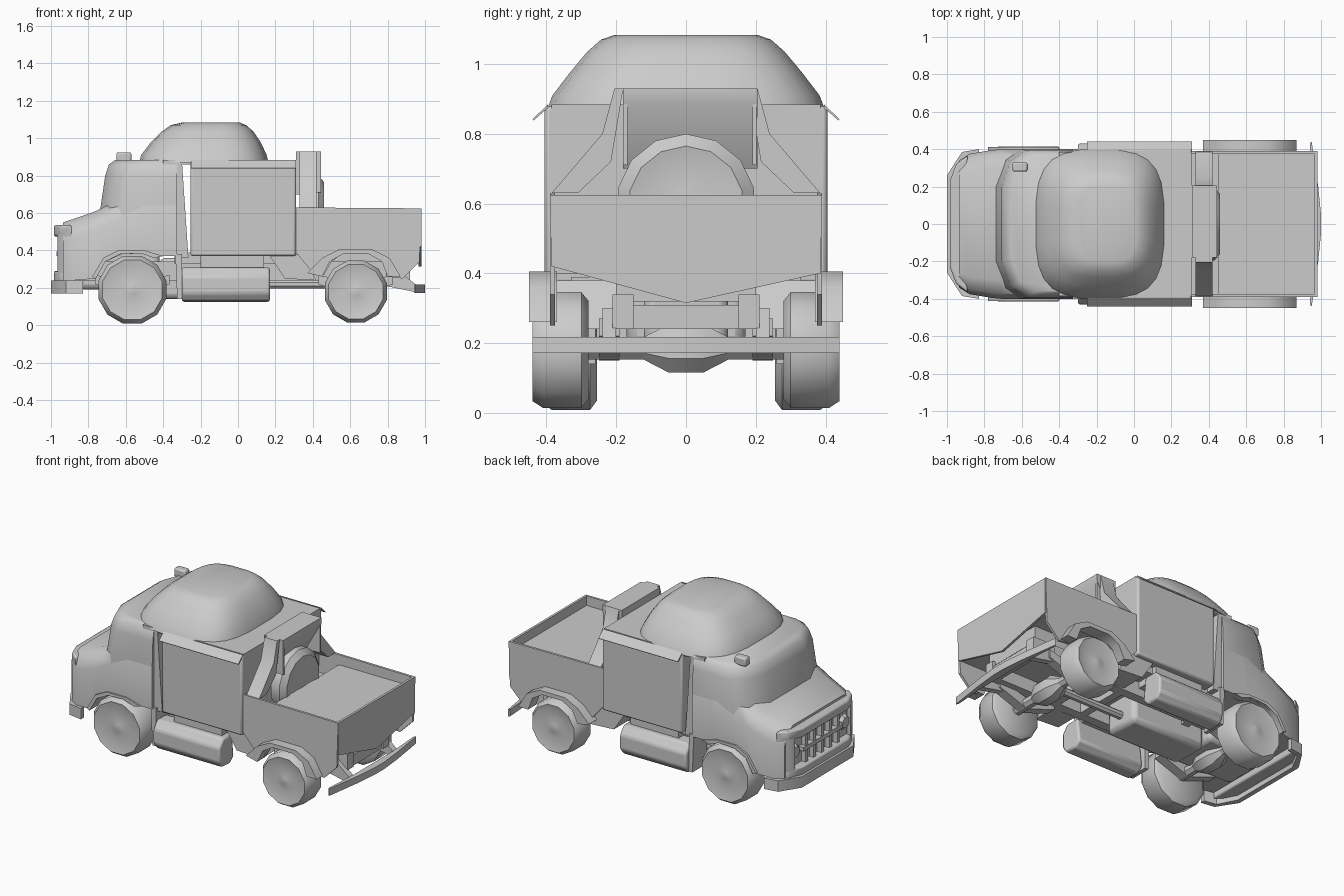
import bpy, bmesh, math
from mathutils import Vector

cube = bpy.data.objects.get("Cube")
if cube:
    bpy.data.objects.remove(cube, do_unlink=True)

grey = bpy.data.materials.new("plain grey")
grey.use_nodes = True
colour = (0.6, 0.6, 0.6, 1)
grey.diffuse_color = colour
grey.node_tree.nodes["Principled BSDF"].inputs["Base Color"].default_value = colour


def finish(name, bm, bevel, angle):
    """Turn a bmesh into a smooth shaded object, optionally bevelled."""
    bmesh.ops.recalc_face_normals(bm, faces=bm.faces)
    mesh = bpy.data.meshes.new(name)
    bm.to_mesh(mesh)
    bm.free()
    mesh.materials.append(grey)
    ob = bpy.data.objects.new(name, mesh)
    bpy.context.collection.objects.link(ob)
    if bevel:
        mod = ob.modifiers.new("Bevel", "BEVEL")
        mod.width, mod.segments = bevel, 2
        mod.limit_method, mod.angle_limit = "ANGLE", math.radians(30)
    bpy.ops.object.select_all(action="DESELECT")
    ob.select_set(True)
    bpy.context.view_layer.objects.active = ob
    bpy.ops.object.shade_smooth_by_angle(angle=math.radians(angle))


def loft(name, rings, bevel=0, angle=35):
    """Skin equal-length rings of points and cap both ends."""
    bm = bmesh.new()
    rows = [[bm.verts.new(p) for p in ring] for ring in rings]
    n = len(rows[0])
    for a, b in zip(rows, rows[1:]):
        for i in range(n):
            bm.faces.new((a[i], a[(i + 1) % n], b[(i + 1) % n], b[i]))
    bm.faces.new(rows[0])
    bm.faces.new(rows[-1])
    finish(name, bm, bevel, angle)


def prism(name, pts, lo, hi, axis="y", **kw):
    """Extrude a profile along an axis; pts are (x,z), (y,z) or (x,y)."""
    def place(p, d):
        return {"x": (d, p[0], p[1]), "y": (p[0], d, p[1]), "z": (p[0], p[1], d)}[axis]
    loft(name, [[place(p, d) for p in pts] for d in (lo, hi)], **kw)


def box(name, x, y, z, **kw):
    pts = [(x[0], z[0]), (x[1], z[0]), (x[1], z[1]), (x[0], z[1])]
    prism(name, pts, y[0], y[1], **kw)


def tube(name, centre, axis, stations, sides=12, angle=35):
    """Turned part: stations are (distance along axis, radius)."""
    def ring(d, r):
        out = []
        for i in range(sides):
            t = math.tau * (i + 0.5) / sides
            u, w = r * math.cos(t), r * math.sin(t)
            out.append(Vector(centre) + Vector((u, d, w) if axis == "y" else (d, u, w)))
        return out
    loft(name, [ring(d, r) for d, r in stations], angle=angle)


def mirrored(half):
    """Close a half outline of (along, side) points about the centre line."""
    return half + [(a, -b) for a, b in reversed(half)]


# Bonnet and lower cab: stations of x, underside, top and half width
def section(x, low, top, h):
    half = [(low, h), (top - 0.1, h), (top - 0.035, h * 0.93), (top, h * 0.75)]
    return [(x, y, z) for z, y in mirrored(half)]


stations = [(-0.935, 0.24, 0.55, 0.34), (-0.88, 0.24, 0.568, 0.375), (-0.76, 0.25, 0.61, 0.395),
            (-0.71, 0.34, 0.635, 0.4), (-0.62, 0.38, 0.68, 0.402), (-0.5, 0.385, 0.74, 0.402),
            (-0.45, 0.37, 0.74, 0.402), (-0.325, 0.37, 0.74, 0.402)]
loft("bonnet", [section(*s) for s in stations], angle=40)


# Upper cab with a wraparound windscreen
def cab_ring(z, front, h):
    half = [(-0.325, h), (front + 0.13, h), (front + 0.05, h * 0.85), (front, h * 0.5)]
    return [(x, y, z) for x, y in mirrored(half)]


loft("upper_cab", [cab_ring(0.56, -0.75, 0.4), cab_ring(0.63, -0.735, 0.402),
                   cab_ring(0.8, -0.71, 0.395), cab_ring(0.86, -0.69, 0.385),
                   cab_ring(0.885, -0.655, 0.36)], angle=45)
post = [(-0.325, 0.88), (-0.3, 0.88), (-0.265, 0.36), (-0.325, 0.36)]
prism("cab_rear_post", post, -0.385, 0.385)

# Recessed grille: bonnet lip, valance and bars
lip = mirrored([(-0.89, 0.365), (-0.95, 0.32), (-0.985, 0.23)])
for name, low, high in (("bonnet_lip", 0.475, 0.535), ("valance", 0.2, 0.29)):
    prism(name, lip, low, high, axis="z", bevel=0.01)
for i in range(-2, 3):
    box("grille_bar", (-0.965, -0.92), (i * 0.08 - 0.012, i * 0.08 + 0.012), (0.28, 0.48))
box("grille_crossbar", (-0.97, -0.92), (-0.2, 0.2), (0.37, 0.395))

# Middle cab
box("middle_cab", (-0.255, 0.31), (-0.405, 0.405), (0.37, 0.88), bevel=0.012)
box("cab_floor", (-0.34, 0.33), (-0.33, 0.33), (0.33, 0.39))
box("cab_roof_deck", (-0.4, 0.31), (-0.385, 0.385), (0.86, 0.884))


# Domed roof from shrinking rounded rectangles
def rounded(x0, x1, half, z):
    cx, hx, out = (x0 + x1) / 2, (x1 - x0) / 2, []
    for i in range(24):
        t = math.tau * (i + 0.5) / 24
        c, s = math.cos(t), math.sin(t)
        out.append((cx + hx * math.copysign(abs(c) ** 0.6, c),
                    half * math.copysign(abs(s) ** 0.6, s), z))
    return out


dome = [(-0.53, 0.165, 0.4, 0.87), (-0.52, 0.155, 0.385, 0.91), (-0.47, 0.125, 0.335, 0.975),
        (-0.41, 0.085, 0.285, 1.035), (-0.36, 0.045, 0.245, 1.07), (-0.3, 0.01, 0.205, 1.084)]
loft("domed_roof", [rounded(*d) for d in dome], angle=50)

# Load bed: shallow floor, low well for the spare, tailgate
box("bed_floor", (0.45, 0.97), (-0.38, 0.38), (0.42, 0.565))
box("spare_well", (0.3, 0.46), (-0.38, 0.38), (0.4, 0.48))
tail = [(-0.385, 0.625), (-0.385, 0.42), (0, 0.315), (0.385, 0.4), (0.385, 0.625)]
prism("tailgate", tail, 0.965, 0.98, axis="x")

bed_side = [(0.3, 0.63), (0.3, 0.4), (0.41, 0.27), (0.46, 0.27), (0.5, 0.34), (0.56, 0.385),
            (0.7, 0.385), (0.77, 0.34), (0.8, 0.26), (0.88, 0.25), (0.97, 0.34), (0.98, 0.625)]
rear_arch = [(0.37, 0.28), (0.45, 0.36), (0.54, 0.405), (0.72, 0.405), (0.81, 0.36),
             (0.87, 0.26), (0.8, 0.26), (0.77, 0.34), (0.7, 0.38), (0.56, 0.38),
             (0.49, 0.34), (0.45, 0.26)]
front_arch = [(-0.78, 0.26), (-0.72, 0.36), (-0.64, 0.4), (-0.5, 0.4), (-0.4, 0.37),
              (-0.45, 0.36), (-0.52, 0.385), (-0.63, 0.38), (-0.71, 0.34), (-0.76, 0.25)]
tank_end = [(0.28, 0.16), (0.32, 0.125), (0.4, 0.13), (0.43, 0.17), (0.43, 0.26),
            (0.39, 0.31), (0.3, 0.31)]
strut = [(0.18, 0.93), (0.205, 0.93), (0.24, 0.8), (0.385, 0.63), (0.31, 0.63), (0.215, 0.72)]
cheek = [(-0.89, 0.365), (-0.95, 0.32), (-0.965, 0.28), (-0.94, 0.28), (-0.89, 0.33)]

# Paired parts on both sides
for s, side in ((1, "left"), (-1, "right")):
    def flip(pts):
        return [(s * y, z) for y, z in pts]

    prism(side + "_nose_cheek", [(x, s * y) for x, y in cheek], 0.28, 0.49, axis="z")
    tube(side + "_headlamp", (-0.935, s * 0.25, 0.38), "x",
         [(-0.02, 0.035), (0, 0.05), (0.02, 0.05)], 8)
    prism(side + "_bed_side", bed_side, s * 0.375, s * 0.39)
    prism(side + "_rear_arch", rear_arch, s * 0.37, s * 0.45)
    prism(side + "_front_arch", front_arch, s * 0.37, s * 0.412)
    prism(side + "_side_tank", flip(tank_end), -0.3, 0.17, axis="x", bevel=0.012)
    box(side + "_tank_bracket", (-0.2, 0.14), (s * 0.2, s * 0.36), (0.29, 0.37))
    prism(side + "_rack_strut", flip(strut), 0.33, 0.42, axis="x")
    eave = flip([(0.395, 0.885), (0.44, 0.842), (0.437, 0.838), (0.395, 0.875)])
    prism(side + "_eave", eave, -0.25, 0.31, axis="x")
    flap = [(-0.335, 0.38), (-0.3, 0.38), (-0.3, 0.14), (-0.325, 0.14)]
    prism(side + "_front_mudflap", flap, s * 0.26, s * 0.4)
    box(side + "_chassis_rail", (-0.88, 0.92), (s * 0.15, s * 0.21), (0.24, 0.34))
    hanger = [(0.79, 0.3), (0.79, 0.21), (0.96, 0.175), (0.96, 0.21), (0.85, 0.3)]
    prism(side + "_bumper_hanger", hanger, s * 0.2, s * 0.24)
    sill = [(0.17, 0.37), (0.25, 0.25), (0.42, 0.24), (0.34, 0.38)]
    prism(side + "_rear_sill", sill, s * 0.2, s * 0.37)
    for x, z, r, inset, name in ((-0.565, 0.19, 0.188, 0.025, "front"),
                                 (0.63, 0.18, 0.172, 0, "rear")):
        # Tyre with shallow dished rim and pointed hub
        y = [0.28, 0.3, 0.41, 0.44, 0.42, 0.435]
        rad = [0.85, 1, 1, 0.88, 0.4, 0.12]
        tube(side + "_" + name + "_wheel", (x, 0, z), "y",
             [(s * (a - inset), r * b) for a, b in zip(y, rad)], 12, 40)
        spring = [(x - 0.2, 0.27), (x - 0.2, 0.22), (x, 0.15), (x + 0.2, 0.22),
                  (x + 0.2, 0.27), (x, 0.22)]
        prism(side + "_" + name + "_spring", spring, s * 0.19, s * 0.25)

box("left_mirror", (-0.65, -0.57), (0.28, 0.33), (0.87, 0.925), bevel=0.01)

# Axles, engine, gearbox and drive shaft
for x, name in ((-0.565, "front"), (0.63, "rear")):
    tube(name + "_axle", (x, 0, 0.185), "y", [(-0.3, 0.035), (0.3, 0.035)], 8)
    tube(name + "_differential", (x, 0, 0.185), "y",
         [(-0.13, 0.03), (-0.05, 0.075), (0.05, 0.075), (0.13, 0.03)], 8)
box("engine", (-0.85, -0.42), (-0.17, 0.17), (0.19, 0.42), bevel=0.03)
box("gearbox", (-0.42, 0.1), (-0.12, 0.12), (0.14, 0.36), bevel=0.03)
tube("drive_shaft", (0, 0, 0.22), "x", [(-0.1, 0.025), (0.6, 0.025)], 8)
for x in (-0.3, 0.22, 0.42, 0.86):
    box("cross_member", (x, x + 0.05), (-0.2, 0.2), (0.24, 0.31))
box("rear_body_mount", (0.33, 0.9), (-0.2, 0.2), (0.32, 0.43))

# Bumpers: wraparound front, gently bowed rear bar
front_half = [(-0.83, 0.37), (-0.83, 0.4), (-0.92, 0.385), (-1, 0.26)]
inner_half = [(-0.97, 0.24), (-0.91, 0.355)]
front_bumper = mirrored(front_half) + [(x, -y) for x, y in reversed(inner_half)] + inner_half
prism("front_bumper", front_bumper, 0.17, 0.24, axis="z")
rear_bar = mirrored([(0.94, 0.43), (0.95, 0.44), (0.985, 0.2), (1, 0.05)])
rear_bar += [(0.955, -0.2), (0.955, 0.2)]
prism("rear_bumper", rear_bar, 0.172, 0.217, axis="z")

# Spare wheel and its rack behind the cab
tube("spare_wheel", (0, 0, 0.6), "x",
     [(0.35, 0.17), (0.37, 0.2), (0.43, 0.2), (0.46, 0.165), (0.445, 0.09), (0.455, 0.03)], 14, 40)
hood = [(0.31, 0.93), (0.445, 0.93), (0.445, 0.885), (0.34, 0.7), (0.31, 0.7)]
prism("rack_hood", hood, -0.18, 0.205)
for y in (-0.18, 0.19):
    box("rack_side", (0.31, 0.445), (y, y + 0.012), (0.71, 0.89))
